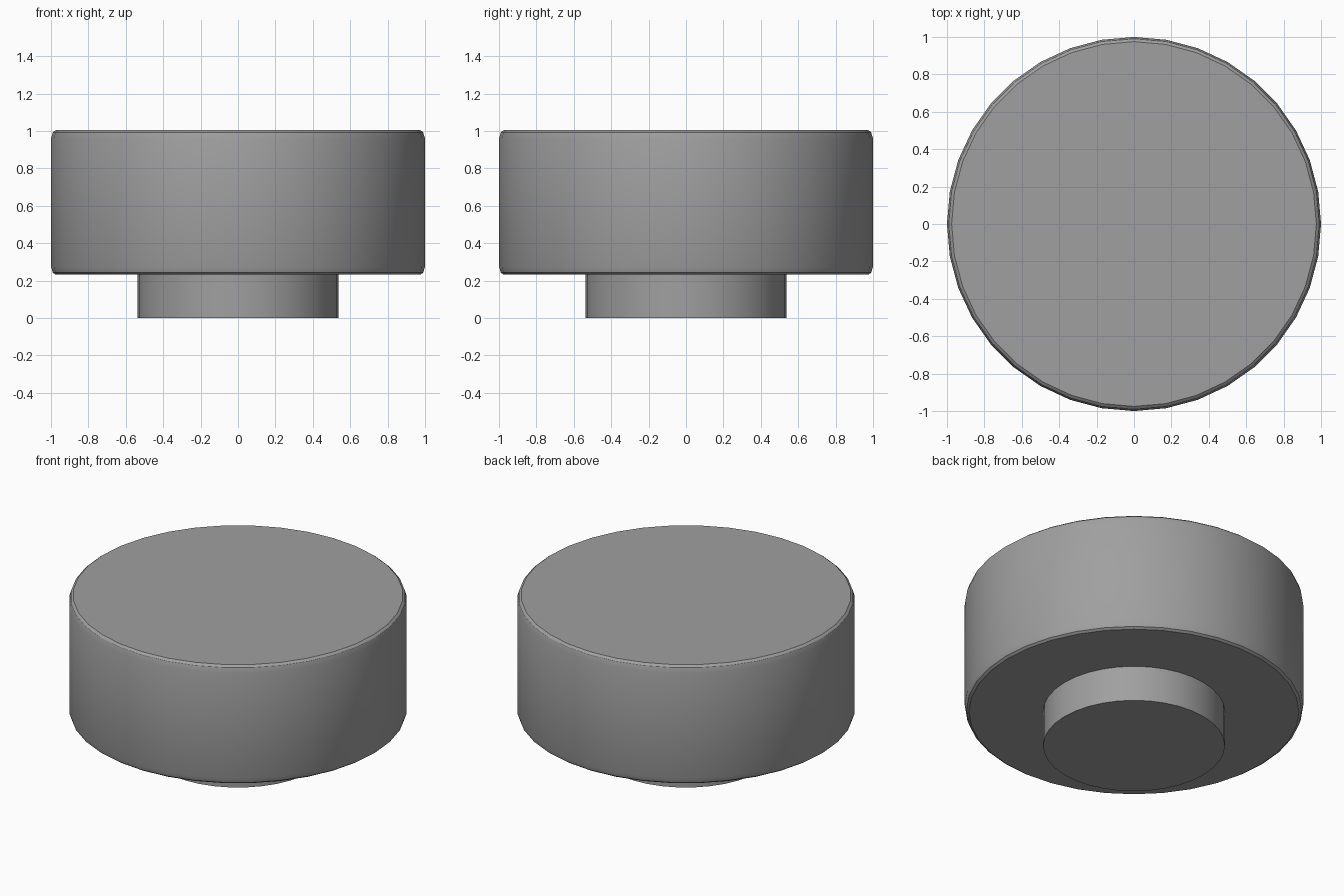
import bpy
import bmesh
from math import pi

if "Cube" in bpy.data.objects:
    bpy.data.objects.remove(bpy.data.objects["Cube"])

SIDES = 36

grey = bpy.data.materials.new("dark_grey")
grey.diffuse_color = (0.35, 0.35, 0.35, 1)
grey.use_nodes = True
grey.node_tree.nodes["Principled BSDF"].inputs["Base Color"].default_value = grey.diffuse_color


def lathe(name, profile):
    """Spin (radius, z) points around the z axis into a closed solid."""
    bm = bmesh.new()
    verts = [bm.verts.new((r, 0, z)) for r, z in profile]
    edges = [bm.edges.new(pair) for pair in zip(verts, verts[1:])]
    bmesh.ops.spin(bm, geom=verts + edges, cent=(0, 0, 0), axis=(0, 0, 1),
                   angle=2 * pi, steps=SIDES, use_merge=True)
    bmesh.ops.remove_doubles(bm, verts=bm.verts, dist=1e-4)
    # flat end caps
    bmesh.ops.holes_fill(bm, edges=[e for e in bm.edges if e.is_boundary], sides=0)
    bmesh.ops.recalc_face_normals(bm, faces=bm.faces)
    mesh = bpy.data.meshes.new(name)
    bm.to_mesh(mesh)
    bm.free()
    mesh.materials.append(grey)
    obj = bpy.data.objects.new(name, mesh)
    bpy.context.collection.objects.link(obj)
    bpy.ops.object.select_all(action='DESELECT')
    obj.select_set(True)
    bpy.context.view_layer.objects.active = obj
    bpy.ops.object.shade_smooth_by_angle()
    return obj


# wide knob head with slightly eased rims
lathe("knob_head", [(0.975, 0.232), (0.99, 0.243), (1.0, 0.275),
                    (1.0, 0.96), (0.99, 0.993), (0.975, 1.005)])

# narrow stem under the head
lathe("knob_stem", [(0.537, 0.0), (0.537, 0.24)])
